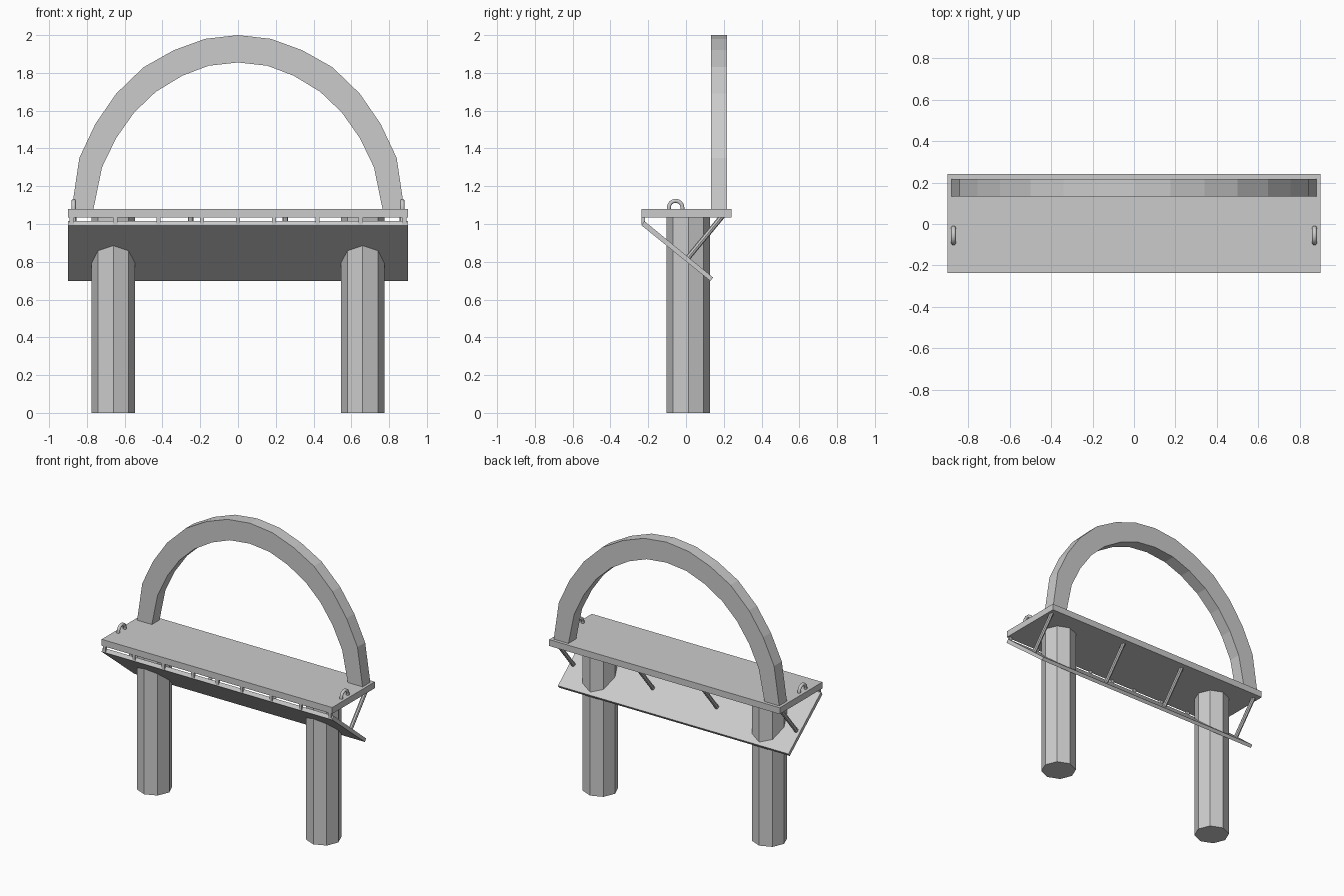
import bpy, bmesh, math
from mathutils import Vector

if "Cube" in bpy.data.objects:
    bpy.data.objects.remove(bpy.data.objects["Cube"])


def prism(name, profile, axis, lo, hi):
    """Extrude a closed 2D profile along x (profile = y,z) or y (profile = x,z)."""
    bm = bmesh.new()
    place = (lambda a, b, t: (t, a, b)) if axis == 'x' else (lambda a, b, t: (a, t, b))
    face = bm.faces.new([bm.verts.new(place(a, b, lo)) for a, b in profile])
    ext = bmesh.ops.extrude_face_region(bm, geom=[face], use_keep_orig=True)
    moved = [v for v in ext['geom'] if isinstance(v, bmesh.types.BMVert)]
    bmesh.ops.translate(bm, verts=moved, vec=place(0, 0, hi - lo))
    bmesh.ops.recalc_face_normals(bm, faces=bm.faces)
    mesh = bpy.data.meshes.new(name)
    bm.to_mesh(mesh)
    bm.free()
    obj = bpy.data.objects.new(name, mesh)
    bpy.context.collection.objects.link(obj)
    return obj


def box(name, x0, x1, y0, y1, z0, z1):
    return prism(name, [(y0, z0), (y1, z0), (y1, z1), (y0, z1)], 'x', x0, x1)


def rod(name, a, b, radius, sides=8):
    a, b = Vector(a), Vector(b)
    bpy.ops.mesh.primitive_cylinder_add(vertices=sides, radius=radius,
                                        depth=(b - a).length, location=(a + b) / 2)
    obj = bpy.context.object
    obj.rotation_euler = (b - a).to_track_quat('Z', 'Y').to_euler()
    obj.name = name
    return obj


# Flat top plank
box("deck", -0.9, 0.9, -0.235, 0.24, 1.035, 1.08)

# Sloping panel under the plank
prism("sloped_panel", [(-0.236, 0.993), (-0.221, 1.016), (0.143, 0.717), (0.129, 0.698)],
      'x', -0.9, 0.9)

# Arch standing at the rear: right half of outer and inner edges, mirrored
outer = [(0.88, 1.08), (0.84, 1.35), (0.755, 1.53), (0.645, 1.69),
         (0.50, 1.83), (0.34, 1.92), (0.175, 1.98)]
inner = [(0.765, 1.08), (0.72, 1.30), (0.645, 1.455), (0.55, 1.59),
         (0.435, 1.70), (0.295, 1.785), (0.155, 1.838)]


def full(half, top):
    return half + [(0, top)] + [(-x, z) for x, z in reversed(half)]


prism("arch", full(outer, 2.0) + full(inner, 1.855)[::-1], 'y', 0.132, 0.218)

for s in (-1, 1):
    # Octagonal pillars
    rod("pillar", (s * 0.66, 0.012, 0), (s * 0.66, 0.012, 1.036), 0.115)

    # Rear struts from plank to panel
    for x in (0.25, 0.87):
        rod("strut", (s * x, 0.195, 1.045), (s * x, 0.005, 0.815), 0.014)

    # Half-ring handles on the plank ends
    curve = bpy.data.curves.new("handle", 'CURVE')
    curve.dimensions = '3D'
    curve.bevel_depth = 0.012
    curve.bevel_resolution = 1
    pts = [(-0.036, 1.07)] + [(-0.036 * math.cos(i * math.pi / 8),
                               1.087 + 0.036 * math.sin(i * math.pi / 8)) for i in range(9)]
    pts.append((0.036, 1.07))
    spline = curve.splines.new('POLY')
    spline.points.add(len(pts) - 1)
    for p, (y, z) in zip(spline.points, pts):
        p.co = (s * 0.87, y - 0.055, z, 1)
    handle = bpy.data.objects.new("handle", curve)
    bpy.context.collection.objects.link(handle)
    bpy.ops.object.select_all(action='DESELECT')
    handle.select_set(True)
    bpy.context.view_layer.objects.active = handle
    bpy.ops.object.convert(target='MESH')

# Small spacer pegs along the front edge
for x in (-0.88, -0.65, -0.42, -0.19, 0, 0.19, 0.42, 0.65, 0.88):
    box("spacer", x - 0.011, x + 0.011, -0.235, -0.217, 0.998, 1.036)
